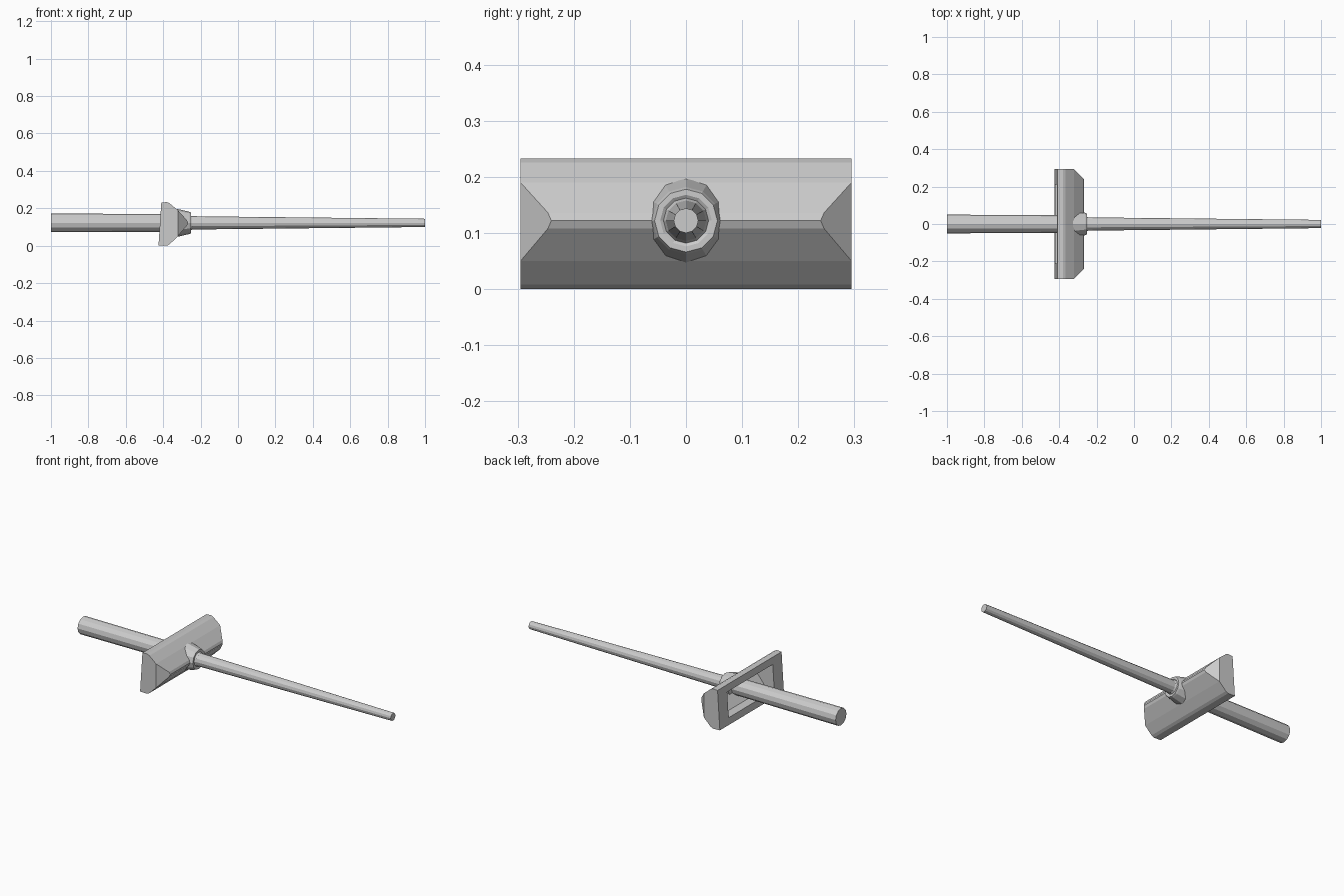
import bpy, bmesh
from math import pi, cos, sin
from mathutils import Vector

if "Cube" in bpy.data.objects:
    bpy.data.objects.remove(bpy.data.objects["Cube"])

AXIS_Z = 0.122
SIDES = 12


def finish(name, bm):
    bmesh.ops.recalc_face_normals(bm, faces=bm.faces)
    mesh = bpy.data.meshes.new(name)
    bm.to_mesh(mesh)
    bm.free()
    obj = bpy.data.objects.new(name, mesh)
    bpy.context.collection.objects.link(obj)
    return obj


def lathe_x(name, profile):
    """Capped solid of revolution around the long axis; profile is (x, radius)."""
    bm = bmesh.new()
    rings = []
    for x, r in profile:
        angles = [2 * pi * i / SIDES for i in range(SIDES)]
        rings.append([bm.verts.new((x, r * cos(a), AXIS_Z + r * sin(a))) for a in angles])
    for a, b in zip(rings, rings[1:]):
        for i in range(SIDES):
            j = (i + 1) % SIDES
            bm.faces.new((a[i], a[j], b[j], b[i]))
    bm.faces.new(rings[0])
    bm.faces.new(rings[-1])
    return finish(name, bm)


def prism_y(profile, half):
    """Extrude an (x, z) profile along y."""
    bm = bmesh.new()
    face = bm.faces.new([bm.verts.new((x, -half, z)) for x, z in profile])
    ext = bmesh.ops.extrude_face_region(bm, geom=[face])
    verts = [v for v in ext["geom"] if isinstance(v, bmesh.types.BMVert)]
    bmesh.ops.translate(bm, verts=verts, vec=(0, 2 * half, 0))
    return bm


def chamfer_ends(bm, x, y):
    """Cut both front end corners at 45 degrees."""
    for s in (-1, 1):
        geom = bm.verts[:] + bm.edges[:] + bm.faces[:]
        cut = bmesh.ops.bisect_plane(bm, geom=geom, plane_co=Vector((x, s * y, 0)),
                                     plane_no=Vector((1, s, 0)).normalized(), clear_outer=True)
        edges = [e for e in cut["geom_cut"] if isinstance(e, bmesh.types.BMEdge)]
        bmesh.ops.edgenet_fill(bm, edges=edges)


# Wedge-shaped head with a softened ridge and chamfered ends
head_bm = prism_y([(-0.425, 0.002), (-0.38, 0.0), (-0.365, 0.008), (-0.322, 0.05),
                   (-0.273, 0.108), (-0.267, 0.122), (-0.273, 0.136), (-0.322, 0.19),
                   (-0.365, 0.226), (-0.38, 0.233), (-0.41, 0.231)], 0.295)
chamfer_ends(head_bm, -0.322, 0.295)
head = finish("head", head_bm)

# Open pocket in the back of the head
pocket_bm = prism_y([(-0.5, 0.043), (-0.37, 0.043), (-0.305, 0.122),
                     (-0.37, 0.19), (-0.5, 0.19)], 0.21)
pocket = finish("pocket_cutter", pocket_bm)
cut = head.modifiers.new("pocket", 'BOOLEAN')
cut.operation = 'DIFFERENCE'
cut.solver = 'EXACT'
cut.object = pocket
bpy.context.view_layer.objects.active = head
head.select_set(True)
bpy.ops.object.modifier_apply(modifier="pocket")
bpy.data.objects.remove(pocket)

# Rear handle, running into the pocket
lathe_x("handle", [(-1.0, 0.05), (-0.30, 0.047)])

# Flared collar on the ridge
lathe_x("collar", [(-0.326, 0.075), (-0.262, 0.06), (-0.252, 0.056), (-0.252, 0.046), (-0.262, 0.03)])

# Long tapered shaft with a flared root
lathe_x("shaft", [(-0.27, 0.046), (-0.245, 0.036), (-0.2, 0.035), (1.0, 0.022)])
